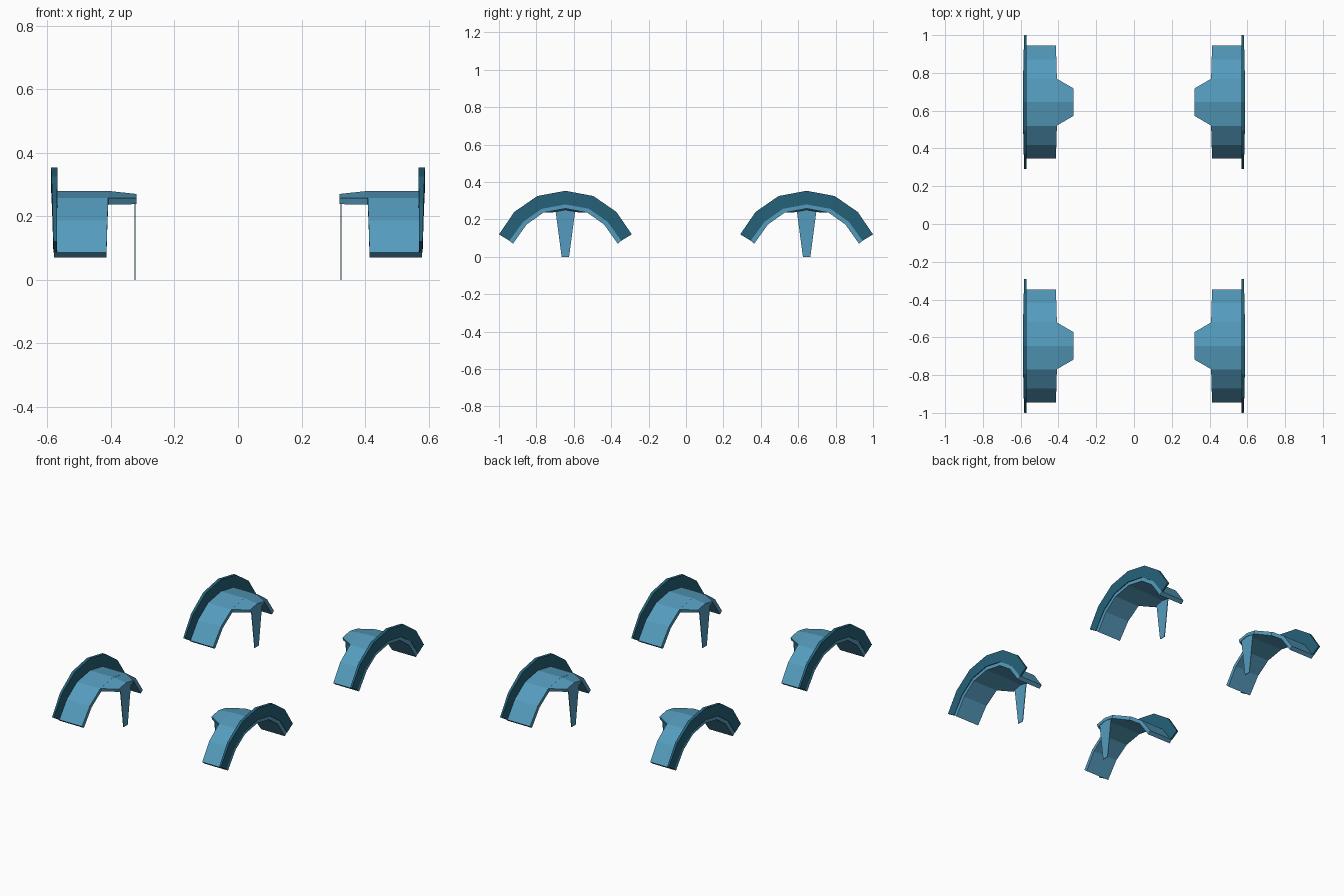
import bpy
import bmesh

cube = bpy.data.objects.get("Cube")
if cube:
    bpy.data.objects.remove(cube, do_unlink=True)

CENTER_Y = 0.645


def material(name, rgb):
    m = bpy.data.materials.new(name)
    m.use_nodes = True
    m.diffuse_color = (*rgb, 1)
    m.node_tree.nodes["Principled BSDF"].inputs["Base Color"].default_value = (*rgb, 1)
    return m


light_blue = material("light blue", (0.09, 0.33, 0.51))
dark_blue = material("dark blue", (0.018, 0.12, 0.19))


def loft(name, sections, mat):
    """Skin closed cross-sections, cap the ends, and repeat at all four corners."""
    bm = bmesh.new()
    rings = [[bm.verts.new((x, y + CENTER_Y, z)) for x, y, z in s] for s in sections]
    n = len(rings[0])
    for a, b in zip(rings, rings[1:]):
        for i in range(n):
            j = (i + 1) % n
            bm.faces.new((a[i], a[j], b[j], b[i]))
    bm.faces.new(rings[0])
    bm.faces.new(rings[-1])
    bmesh.ops.recalc_face_normals(bm, faces=bm.faces)
    mesh = bpy.data.meshes.new(name)
    bm.to_mesh(mesh)
    bm.free()
    mesh.materials.append(mat)
    obj = bpy.data.objects.new(name, mesh)
    bpy.context.collection.objects.link(obj)
    mirror = obj.modifiers.new("four corners", "MIRROR")
    mirror.use_axis = (True, True, False)
    mirror.use_mirror_merge = False
    return obj


def both_sides(half):
    """Extend an apex-to-end profile of (y, z) points over both sides."""
    return [(-y, z) for y, z in reversed(half[1:])] + half


def band(outer, inner, x_in, x_out):
    """Cross-sections of a band between two profiles, narrowing towards its ends."""
    sections = []
    for (yo, zo), (yi, zi) in zip(both_sides(outer), both_sides(inner)):
        t = abs(yo) / outer[-1][0]
        a = x_in[0] + (x_in[1] - x_in[0]) * t * t
        b = x_out[0] + (x_out[1] - x_out[0]) * t * t
        sections.append([(a, yo, zo), (b, yo, zo), (b, yi, zi), (a, yi, zi)])
    return sections


# Arch profiles, from apex to lower end
rim = [(0, 0.353), (0.15, 0.325), (0.273, 0.24), (0.355, 0.12)]
top = [(0, 0.28), (0.126, 0.257), (0.226, 0.187), (0.299, 0.086)]
under = [(0, 0.258), (0.118, 0.236), (0.208, 0.172), (0.28, 0.07)]

# Fender arch and its raised outer flange
loft("fender_arch", band(top, under, (0.407, 0.414), (0.583, 0.579)), light_blue)
loft("fender_flange", band(rim, top, (0.568, 0.570), (0.588, 0.581)), dark_blue)

# Tapered, folded tab reaching inward from the arch
tab_top = both_sides([(0, 0.28), (0.126, 0.257)])
tab_under = both_sides([(0, 0.258), (0.118, 0.236)])
tip_top = both_sides([(0, 0.27), (0.072, 0.257)])
tip_under = both_sides([(0, 0.25), (0.066, 0.238)])


def tab_section(x, upper, lower):
    return [(x, y, z) for y, z in upper + lower[::-1]]


loft("mounting_tab", [tab_section(0.412, tab_top, tab_under),
                      tab_section(0.319, tip_top, tip_under)], light_blue)

# Thin tapered bracket hanging from the tab
loft("mounting_bracket",
     [[(x, -0.02, 0), (x, 0.02, 0), (x, 0.053, 0.25), (x, 0, 0.26), (x, -0.053, 0.25)]
      for x in (0.322, 0.326)], light_blue)
